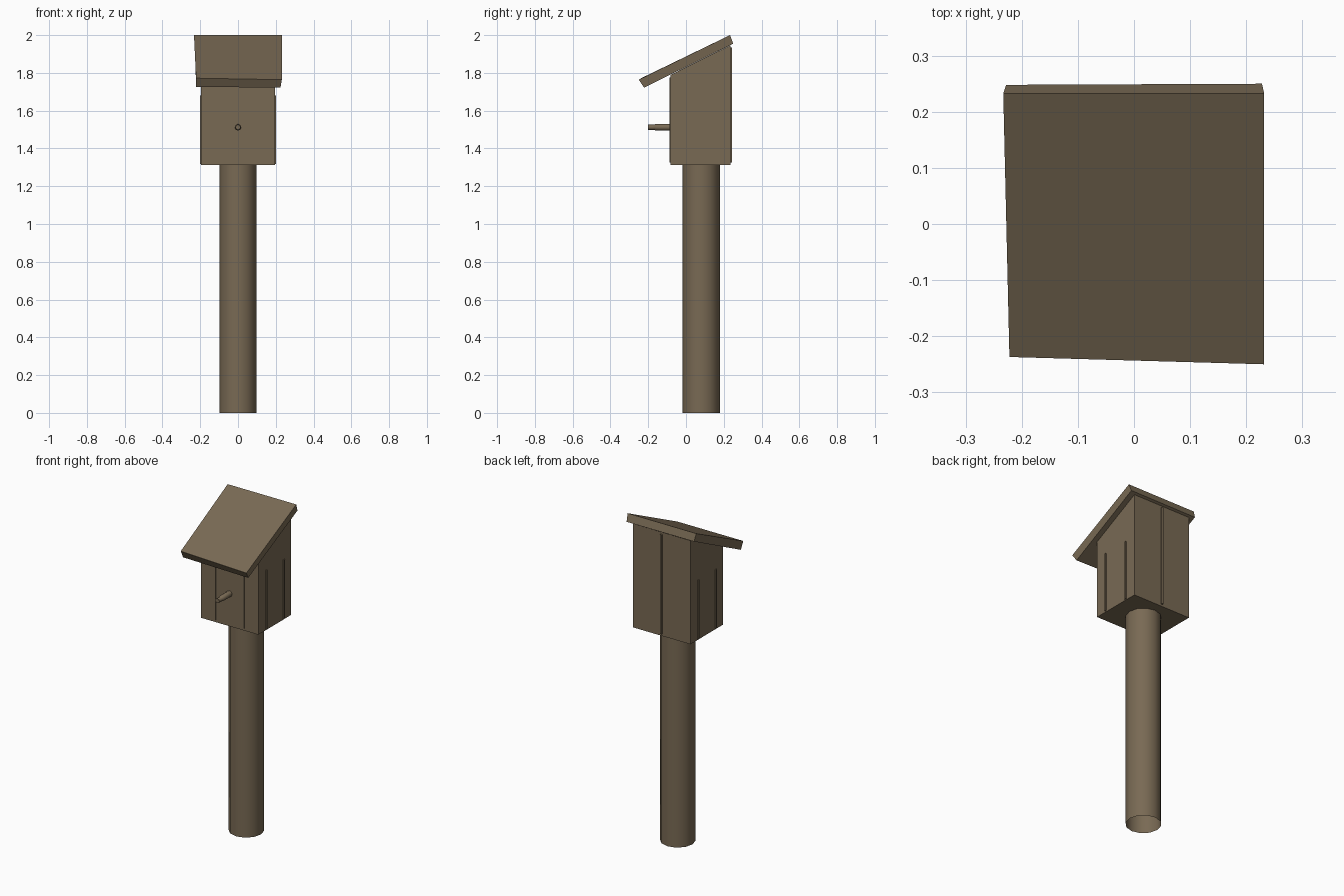
import bpy, bmesh, math
from mathutils import Vector

if "Cube" in bpy.data.objects:
    bpy.data.objects.remove(bpy.data.objects["Cube"])

wood = bpy.data.materials.new("weathered_wood")
wood.diffuse_color = (0.19, 0.143, 0.088, 1)
wood.use_nodes = True
wood.node_tree.nodes["Principled BSDF"].inputs["Base Color"].default_value = wood.diffuse_color


def make(name, bm, smooth=False):
    bmesh.ops.recalc_face_normals(bm, faces=bm.faces)
    me = bpy.data.meshes.new(name)
    bm.to_mesh(me)
    bm.free()
    me.materials.append(wood)
    for p in me.polygons:
        p.use_smooth = smooth and len(p.vertices) == 4
    ob = bpy.data.objects.new(name, me)
    bpy.context.collection.objects.link(ob)
    return ob


def loft(name, rings, caps=(True, True), smooth=False):
    """Join successive rings of points with quads."""
    bm = bmesh.new()
    vs = [[bm.verts.new(p) for p in r] for r in rings]
    n = len(vs[0])
    for a, b in zip(vs, vs[1:]):
        for i in range(n):
            j = (i + 1) % n
            bm.faces.new((a[i], a[j], b[j], b[i]))
    if caps[0]:
        bm.faces.new(vs[0][::-1])
    if caps[1]:
        bm.faces.new(vs[-1])
    return make(name, bm, smooth)


def box(name, x0, x1, y0, y1, z0, z1):
    return loft(name, [[(x0, y0, z), (x1, y0, z), (x1, y1, z), (x0, y1, z)]
                       for z in (z0, z1)])


# Post, open at the foot
def circle(n, r):
    return [(r * math.cos(2 * math.pi * i / n), r * math.sin(2 * math.pi * i / n))
            for i in range(n)]


loft("post", [[(x, y + 0.08, z) for x, y in circle(12, 0.099)] for z in (0, 1.312)],
     caps=(False, False), smooth=True)

# House body with sloping top
W, YF, YB, ZB = 0.195, -0.082, 0.236, 1.312
side = [(YF, ZB), (YB, ZB), (YB, 1.947), (YF, 1.789)]
loft("house_body", [[(x, y, z) for y, z in side] for x in (-W, W)])

# Thin strips covering the plank joints
T, H = 0.006, 0.006
for i, x in enumerate((-0.098, 0.095)):
    box(f"front_strip_{i}", x - H, x + H, YF - T, YF + T, 1.325, 1.775)
box("back_strip", -H, H, YB - T, YB + T + 0.002, 1.325, 1.935)
for sx in (-1, 1):
    for i, y in enumerate((-0.008, 0.163)):
        a, b = sorted((sx * (W - T), sx * (W + T)))
        box(f"side_strip_{sx}_{i}", a, b, y - H, y + H, 1.318, 1.68)

# Perch, stepping down toward the tip
loft("perch", [[(x, y, 1.512 + z) for x, z in circle(8, r)]
               for y, r in ((-0.07, 0.018), (-0.162, 0.017), (-0.165, 0.014), (-0.2, 0.014))],
     smooth=True)

# Slightly crooked roof board: underside then top side
roof_under = [(-0.222, -0.215, 1.726), (0.225, -0.222, 1.722),
              (0.228, 0.25, 1.955), (-0.228, 0.248, 1.955)]
roof_top = [(-0.222, -0.237, 1.772), (0.232, -0.25, 1.764),
            (0.232, 0.233, 2.0), (-0.233, 0.233, 2.0)]
loft("roof", [roof_under, roof_top])
